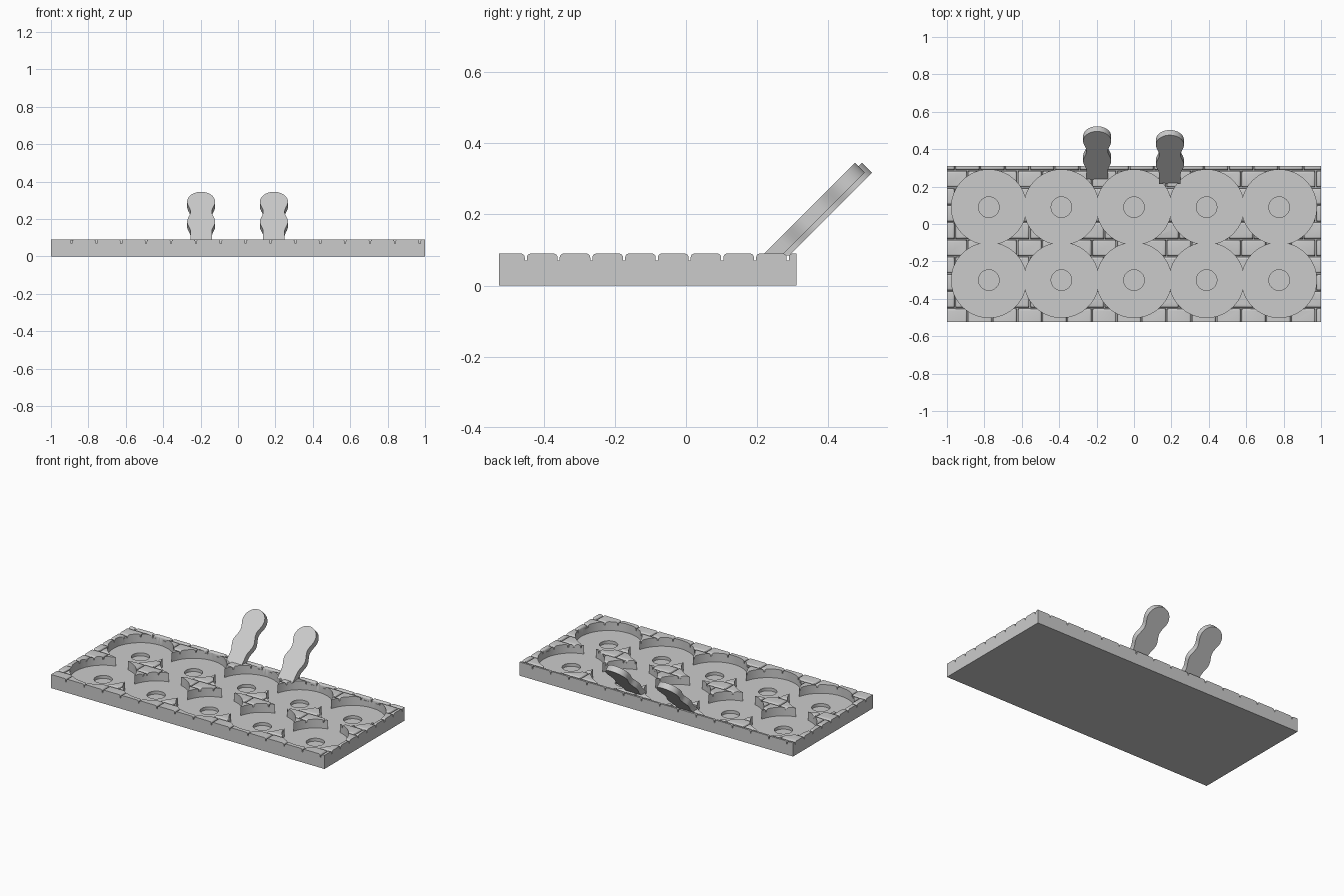
import bpy, bmesh, math
from mathutils import Vector, Matrix

if "Cube" in bpy.data.objects:
    bpy.data.objects.remove(bpy.data.objects["Cube"], do_unlink=True)

grey = bpy.data.materials.new("plain_grey")
grey.use_nodes = True
GREY = (0.6, 0.6, 0.6, 1)
grey.diffuse_color = GREY
grey.node_tree.nodes["Principled BSDF"].inputs["Base Color"].default_value = GREY

FRONT, BACK, TOP = -0.525, 0.31, 0.09
ROW, BRICK, GAP, GROOVE_Z = 0.092, 0.133, 0.006, 0.07


def make(name, bm):
    bmesh.ops.recalc_face_normals(bm, faces=bm.faces)
    mesh = bpy.data.meshes.new(name)
    bm.to_mesh(mesh)
    bm.free()
    mesh.materials.append(grey)
    obj = bpy.data.objects.new(name, mesh)
    bpy.context.collection.objects.link(obj)
    return obj


def add_box(bm, lo, hi):
    lo, hi = Vector(lo), Vector(hi)
    m = Matrix.Translation((lo + hi) / 2) @ Matrix.Diagonal((*(hi - lo), 1))
    return bmesh.ops.create_cube(bm, size=1, matrix=m)["verts"]


def boolean(obj, cutter, operation):
    mod = obj.modifiers.new(operation.title(), "BOOLEAN")
    mod.operation, mod.object, mod.solver = operation, cutter, "EXACT"
    cutter.hide_render = True
    cutter.hide_set(True)


# Tray body, oversized and then trimmed to size
bm = bmesh.new()
add_box(bm, (-1.2, FRONT - 0.2, -0.1), (1.2, BACK + 0.2, GROOVE_Z))
tray = make("tray", bm)

# Rounded bricks in staggered rows
bm = bmesh.new()
for r in range(10):
    y = -0.45 + (r - 1) * ROW
    start = -1.156 + (r % 2) * BRICK / 2
    for c in range(17):
        x = start + c * BRICK
        add_box(bm, (x + GAP / 2, y + GAP / 2, 0.05),
                (x + BRICK - GAP / 2, y + ROW - GAP / 2, TOP))
rims = [e for e in bm.edges if all(v.co.z > TOP - 0.001 for v in e.verts)]
bmesh.ops.bevel(bm, geom=rims, offset=0.011, segments=4, profile=0.5, affect="EDGES")
bricks = make("brick_cutter", bm)
boolean(tray, bricks, "UNION")

bm = bmesh.new()
add_box(bm, (-1, FRONT, 0), (1, BACK, 0.2))
boolean(tray, make("trim_cutter", bm), "INTERSECT")


# Round pockets, each with a smaller recess in the middle
def pocket(x, y):
    bm = bmesh.new()
    profile = [(0, 0.012), (0.055, 0.012), (0.055, 0.032),
               (0.2, 0.032), (0.2, 0.15), (0, 0.15)]
    vs = [bm.verts.new((x + r, y, z)) for r, z in profile]
    es = [bm.edges.new(p) for p in zip(vs, vs[1:])]
    bmesh.ops.spin(bm, geom=vs + es, cent=(x, y, 0), axis=(0, 0, 1),
                   angle=math.tau, steps=64, use_duplicate=False)
    bmesh.ops.remove_doubles(bm, verts=bm.verts, dist=0.0001)
    boolean(tray, make("pocket_cutter", bm), "DIFFERENCE")


for y in (-0.3, 0.09):
    for i in range(-2, 3):
        pocket(i * 0.388, y)


# Leaning wavy handles: round head, waist, second lobe, straight shank
def handle(name, cx, offset):
    side = [(0.075 * math.sin(a), 0.075 - 0.075 * math.cos(a))
            for a in (math.pi / 2 * k / 10 for k in range(11))]
    for k in range(1, 25):
        t = 0.075 + 0.225 * k / 24
        side.append((0.066 + 0.009 * math.cos(math.tau * (t - 0.075) / 0.15), t))
    side.append((0.057, 0.45))
    outline = side + [(-w, t) for w, t in reversed(side[1:])]
    along = Vector((0, 1, 1)).normalized()
    depth = Vector((0, 1, -1)).normalized() * 0.039
    tip = Vector((cx, 0.345 + offset, 0.345))
    bm = bmesh.new()
    face = bm.faces.new([bm.verts.new(tip + Vector((w, 0, 0)) - along * t)
                         for w, t in outline])
    new = bmesh.ops.extrude_face_region(bm, geom=[face], use_keep_orig=True)["geom"]
    bmesh.ops.translate(bm, vec=depth, verts=[g for g in new if isinstance(g, bmesh.types.BMVert)])
    # Trim the foot level just below the brick tops
    cut = bmesh.ops.bisect_plane(bm, geom=bm.verts[:] + bm.edges[:] + bm.faces[:],
                                 plane_co=(0, 0, 0.084), plane_no=(0, 0, -1), clear_outer=True)
    bmesh.ops.contextual_create(
        bm, geom=[g for g in cut["geom_cut"] if isinstance(g, bmesh.types.BMEdge)])
    return make(name, bm)


parts = [tray, handle("right_handle", -0.197, 0.15), handle("left_handle", 0.192, 0.13)]

# Bake the tray cuts and drop the cutters
bpy.context.view_layer.update()
graph = bpy.context.evaluated_depsgraph_get()
baked = bpy.data.meshes.new_from_object(tray.evaluated_get(graph))
tray.modifiers.clear()
tray.data = baked
for obj in [o for o in bpy.data.objects if "_cutter" in o.name]:
    bpy.data.objects.remove(obj, do_unlink=True)

for obj in bpy.context.selected_objects:
    obj.select_set(False)
for obj in parts:
    obj.select_set(True)
bpy.context.view_layer.objects.active = tray
bpy.ops.object.shade_smooth_by_angle(angle=math.radians(30))
